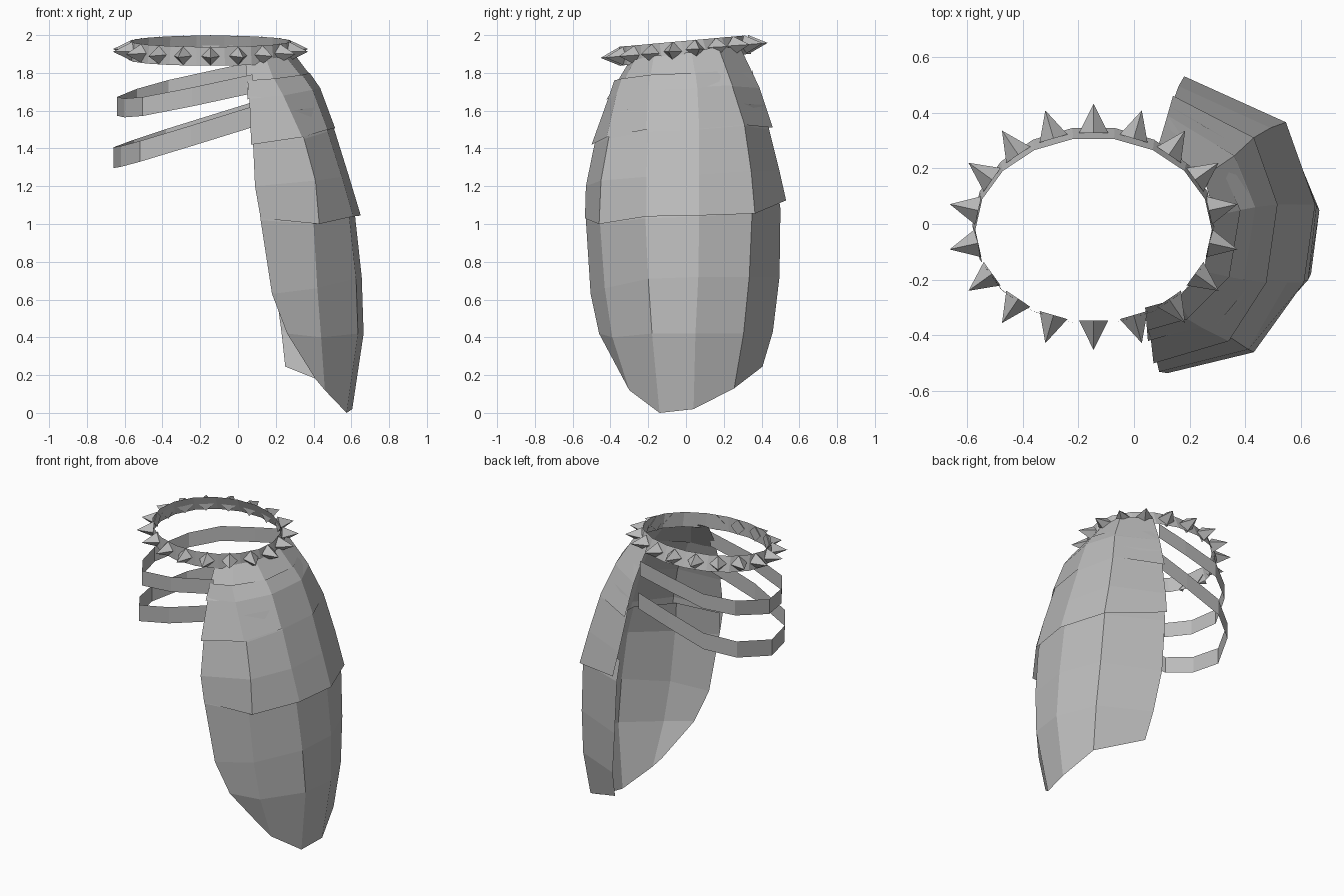
import bpy, bmesh, math
from mathutils import Vector

cube = bpy.data.objects.get("Cube")
if cube:
    bpy.data.objects.remove(cube, do_unlink=True)

GREY = (0.5, 0.5, 0.5, 1)
metal = bpy.data.materials.new("plain grey")
metal.use_nodes = True
metal.diffuse_color = GREY
metal.node_tree.nodes["Principled BSDF"].inputs["Base Color"].default_value = GREY


def add_object(name, bm):
    mesh = bpy.data.meshes.new(name)
    bm.to_mesh(mesh)
    bm.free()
    mesh.materials.append(metal)
    ob = bpy.data.objects.new(name, mesh)
    bpy.context.collection.objects.link(ob)
    return ob


def sheet(name, rows, closed=False):
    """Skin a thin sheet across rows of points, listed from the top row down."""
    bm = bmesh.new()
    grid = [[bm.verts.new(p) for p in row] for row in rows]
    for top, low in zip(grid, grid[1:]):
        n = len(top)
        for i in range(n if closed else n - 1):
            j = (i + 1) % n
            bm.faces.new((top[i], low[i], low[j], top[j]))
    return add_object(name, bm)


# Overlapping shoulder plates: six columns from the front edge round to the back edge
sheet("upper_plate", [
    [(0.04, -.30, 1.86), (.15, -.27, 1.87), (.25, -.17, 1.89), (.29, .03, 1.91), (.25, .17, 1.94), (.09, .29, 1.93)],
    [(0.05, -.42, 1.66), (.22, -.37, 1.68), (.39, -.20, 1.715), (.43, .06, 1.725), (.36, .245, 1.735), (.12, .39, 1.72)],
])
sheet("second_plate", [
    [(0.05, -.38, 1.76), (.19, -.34, 1.77), (.34, -.19, 1.79), (.38, .05, 1.80), (.31, .21, 1.81), (.11, .35, 1.80)],
    [(0.06, -.41, 1.67), (.24, -.37, 1.68), (.395, -.20, 1.71), (.435, .06, 1.72), (.36, .245, 1.73), (.12, .39, 1.72)],
    [(0.07, -.50, 1.42), (.34, -.42, 1.46), (.475, -.21, 1.50), (.515, .07, 1.505), (.43, .31, 1.525), (.14, .46, 1.51)],
])
sheet("third_plate", [
    [(0.07, -.44, 1.58), (.28, -.38, 1.60), (.43, -.20, 1.62), (.46, .06, 1.63), (.39, .27, 1.64), (.13, .42, 1.63)],
    [(0.08, -.485, 1.42), (.35, -.41, 1.45), (.475, -.20, 1.49), (.51, .07, 1.50), (.43, .31, 1.52), (.14, .44, 1.50)],
    [(0.09, -.53, 1.20), (.41, -.45, 1.23), (.55, -.21, 1.25), (.585, .07, 1.26), (.49, .345, 1.28), (.16, .495, 1.28)],
    [(0.12, -.535, 1.03), (.43, -.46, 1.00), (.61, -.21, 1.04), (.65, .07, 1.045), (.545, .365, 1.055), (.18, .53, 1.125)],
])
sheet("lower_plate", [
    [(0.10, -.51, 1.18), (.38, -.44, 1.20), (.54, -.21, 1.22), (.57, .07, 1.22), (.48, .33, 1.22), (.16, .48, 1.22)],
    [(0.12, -.53, 1.02), (.40, -.455, 1.00), (.59, -.215, 1.03), (.62, .07, 1.04), (.53, .35, 1.06), (.17, .50, 1.08)],
    [(0.18, -.505, .63), (.42, -.43, .66), (.625, -.20, .71), (.655, .065, .72), (.55, .335, .72), (.19, .495, .72)],
    [(0.26, -.46, .42), (.44, -.39, .40), (.635, -.18, .42), (.665, .05, .42), (.56, .305, .42), (.23, .46, .43)],
    [(0.41, -.33, .18), (.46, -.30, .12), (.575, -.14, 0), (.605, .04, .02), (.54, .255, .13), (.25, .405, .245)],
])

# Two open straps tied to the plates
PATH = [(.10, .365), (-.12, .365), (-.38, .355), (-.55, .24), (-.66, .02),
        (-.62, -.17), (-.52, -.32), (-.25, -.385), (.08, -.385)]


def strap(name, z0, slope_x, slope_y, height, scale):
    def row(dz):
        return [(x * scale, y * scale, z0 + slope_x * x + slope_y * y + dz) for x, y in PATH]
    return sheet(name, [row(height / 2), row(-height / 2)])


strap("upper_strap", 1.76, 0.21, 0.09, 0.10, 0.97)
strap("lower_strap", 1.555, 0.31, 0.03, 0.11, 1.0)

# Tilted collar band
CX, CY, SIDES = -.145, -.01, 18


def ring(rx, ry, dy, dz):
    points = []
    for i in range(SIDES):
        a = 2 * math.pi * i / SIDES
        y = CY + dy + ry * math.sin(a)
        points.append((CX + rx * math.cos(a), y, 1.92 + .09 * y + dz))
    return points


sheet("collar_band", [ring(.425, .335, -.015, .05), ring(.435, .355, .005, -.05)], closed=True)

# Four-sided studs, one on each face of the collar
bm = bmesh.new()
for i in range(SIDES):
    a = 2 * math.pi * (i + .5) / SIDES
    out = Vector((math.cos(a) / .43, math.sin(a) / .345, 0)).normalized()
    side = Vector((-out.y, out.x, 0))
    up = Vector((0, 0, 1))
    base = Vector((CX + .42 * math.cos(a), CY + .337 * math.sin(a), 0))
    base.z = 1.92 + .09 * base.y
    out.z = .09 * out.y
    corners = [bm.verts.new(base + d * .052) for d in (side, up, -side, -up)]
    tip = bm.verts.new(base + out * .105)
    for k in range(4):
        bm.faces.new((corners[k], corners[(k + 1) % 4], tip))
    bm.faces.new(corners[::-1])
add_object("collar_spikes", bm)
